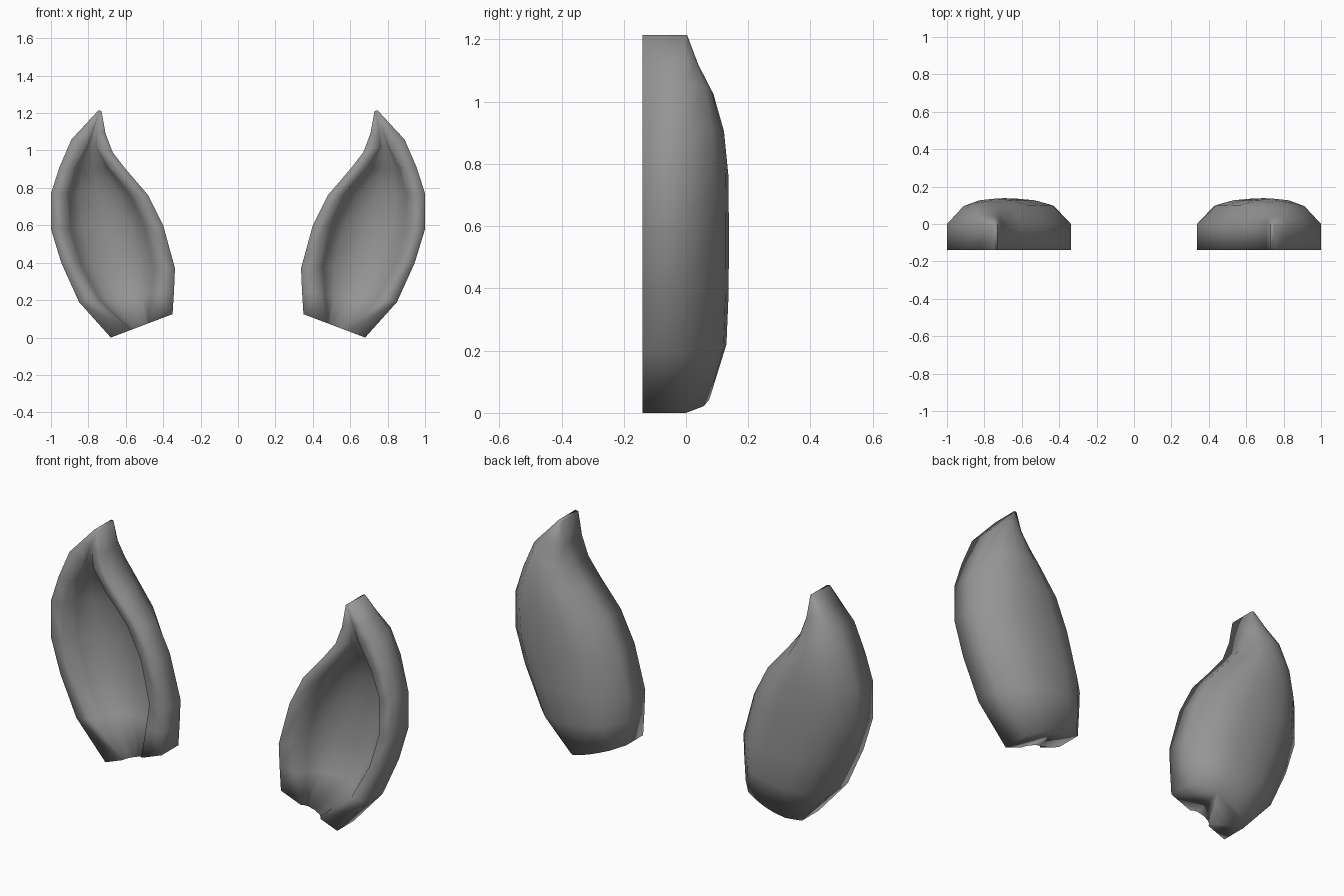
import bpy, bmesh
from mathutils import Vector

if "Cube" in bpy.data.objects:
    bpy.data.objects.remove(bpy.data.objects["Cube"])

FRONT = -0.14
# Rows from tip to base: inner edge x,z / outer edge x,z / back bulge / rim widths (inner, outer) / cavity floor y
rows = [
    (0.730, 1.211, 0.746, 1.215, 0.004, 0.45, 0.45, -0.139),
    (0.708, 1.090, 0.820, 1.135, 0.042, 0.42, 0.42, -0.138),
    (0.670, 0.990, 0.890, 1.060, 0.088, 0.38, 0.38, -0.125),
    (0.600, 0.900, 0.955, 0.910, 0.122, 0.22, 0.22, -0.030),
    (0.480, 0.760, 1.000, 0.770, 0.136, 0.14, 0.14, 0.020),
    (0.400, 0.600, 1.000, 0.580, 0.138, 0.12, 0.12, 0.035),
    (0.337, 0.370, 0.945, 0.400, 0.137, 0.14, 0.12, 0.030),
    (0.342, 0.250, 0.850, 0.190, 0.130, 0.20, 0.17, -0.010),
    (0.350, 0.125, 0.680, 0.000, 0.080, 0.36, 0.30, -0.110),
]
BACK = [(0, 0), (.17, .74), (.33, .93), (.5, 1), (.67, .93), (.83, .7), (1, 0)]


def section(lx, lz, rx, rz, bulge, wl, wr, floor):
    """Closed U-shaped cross-section: domed back, side walls, rim and hollow."""
    pts = [(f, bulge * k) for f, k in BACK]
    pts += [(1, FRONT), (1 - wr, FRONT)]
    gap = 1 - wl - wr
    for f, k in ((.93, .45), (.79, .83), (.5, 1), (.21, .83), (.07, .45)):
        pts.append((wl + gap * f, FRONT + (floor - FRONT) * k))
    pts += [(wl, FRONT), (0, FRONT)]
    a, b = Vector((lx, 0, lz)), Vector((rx, 0, rz))
    return [a.lerp(b, f) + Vector((0, y, 0)) for f, y in pts]


# Ear shell lofted through the rows
bm = bmesh.new()
loops = [[bm.verts.new(p) for p in section(*r)] for r in rows]
for a, b in zip(loops, loops[1:]):
    n = len(a)
    for i in range(n):
        j = (i + 1) % n
        bm.faces.new((a[i], a[j], b[j], b[i]))
bm.faces.new(loops[0])
bm.faces.new(loops[-1])
bmesh.ops.recalc_face_normals(bm, faces=bm.faces)
for f in bm.faces:
    f.smooth = True
mesh = bpy.data.meshes.new("ears")
bm.to_mesh(mesh)
bm.free()
ears = bpy.data.objects.new("ears", mesh)
bpy.context.collection.objects.link(ears)

# Dark grey surface
grey = bpy.data.materials.new("dark_grey")
grey.diffuse_color = (0.3, 0.3, 0.3, 1)
grey.use_nodes = True
grey.node_tree.nodes["Principled BSDF"].inputs["Base Color"].default_value = grey.diffuse_color
mesh.materials.append(grey)

# Second ear
mirror = ears.modifiers.new("mirror", 'MIRROR')
mirror.use_axis = (True, False, False)
mirror.use_mirror_merge = False
